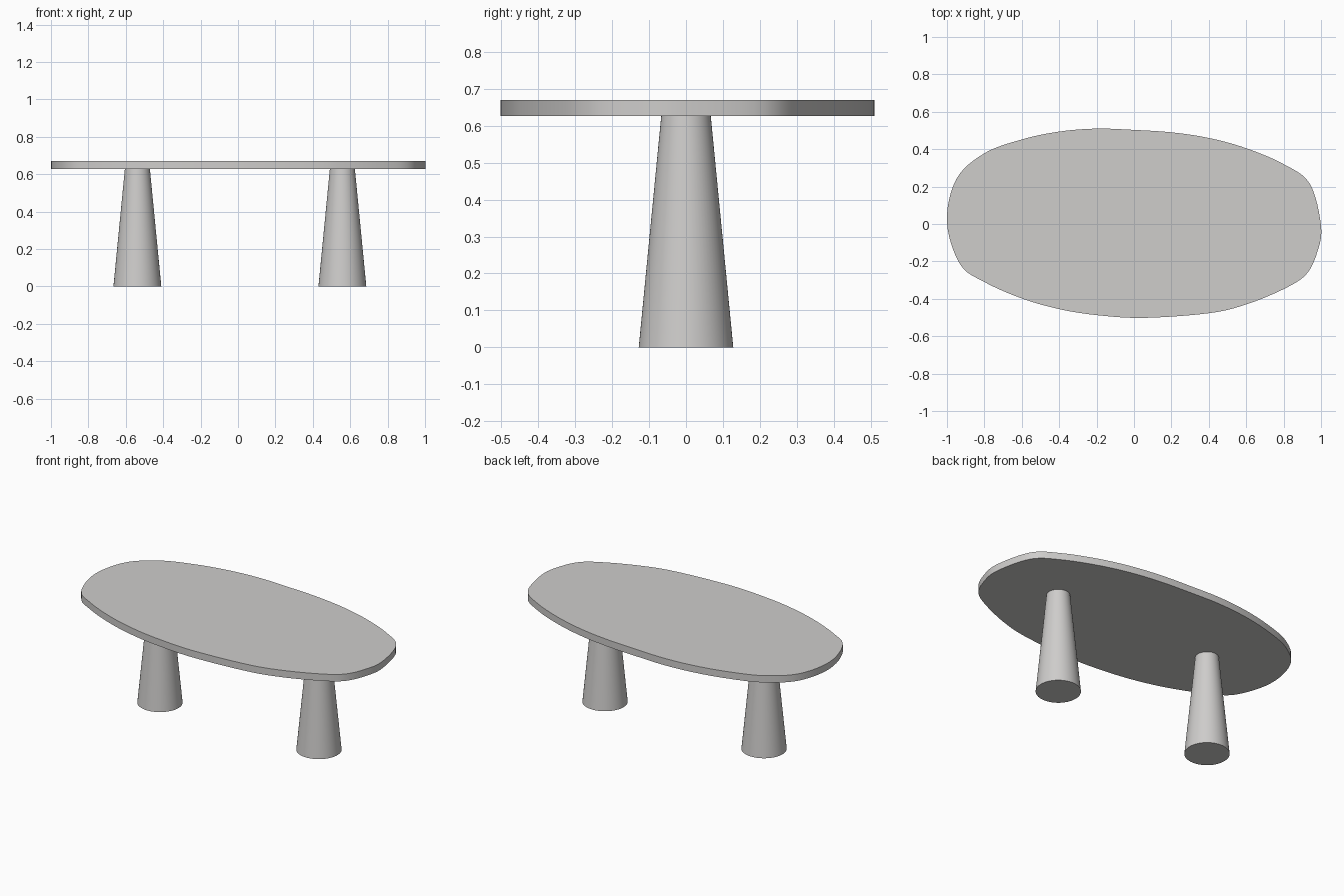
import bpy, bmesh
from mathutils import Vector

if "Cube" in bpy.data.objects:
    bpy.data.objects.remove(bpy.data.objects["Cube"])

TOP_Z, UNDER_Z = 0.67, 0.627

stone = bpy.data.materials.new("warm_light_grey")
stone.diffuse_color = (0.62, 0.61, 0.60, 1)
stone.use_nodes = True
stone.node_tree.nodes["Principled BSDF"].inputs["Base Color"].default_value = stone.diffuse_color


def finish(obj):
    obj.data.materials.append(stone)
    bpy.ops.object.select_all(action='DESELECT')
    obj.select_set(True)
    bpy.context.view_layer.objects.active = obj
    bpy.ops.object.shade_smooth_by_angle(angle=0.6)


def smooth_loop(pts, steps=6):
    """Closed Catmull-Rom curve through the points."""
    out, n = [], len(pts)
    for i in range(n):
        a, b, c, d = (Vector(pts[(i + k) % n]) for k in (-1, 0, 1, 2))
        for s in range(steps):
            t = s / steps
            out.append(0.5 * (2 * b + (c - a) * t + (2 * a - 5 * b + 4 * c - d) * t * t
                              + (3 * b - a - 3 * c + d) * t ** 3))
    return out


# Table top: irregular pebble outline, extruded
outline = [(-1, 0.01), (-0.95, 0.24), (-0.80, 0.378), (-0.60, 0.452), (-0.40, 0.494),
           (-0.20, 0.51), (0, 0.503), (0.20, 0.49), (0.40, 0.46), (0.60, 0.405),
           (0.80, 0.32), (0.94, 0.215), (1, -0.01), (0.98, -0.15), (0.92, -0.27),
           (0.80, -0.348), (0.60, -0.43), (0.40, -0.477), (0.05, -0.502),
           (-0.20, -0.487), (-0.40, -0.455), (-0.60, -0.398), (-0.80, -0.31),
           (-0.93, -0.215)]
bm = bmesh.new()
face = bm.faces.new([bm.verts.new((p.x, p.y, UNDER_Z)) for p in smooth_loop(outline)])
ext = bmesh.ops.extrude_face_region(bm, geom=[face], use_keep_orig=True)
bmesh.ops.translate(bm, vec=(0, 0, TOP_Z - UNDER_Z),
                    verts=[g for g in ext["geom"] if isinstance(g, bmesh.types.BMVert)])
bmesh.ops.recalc_face_normals(bm, faces=bm.faces)
mesh = bpy.data.meshes.new("table_top")
bm.to_mesh(mesh)
bm.free()
top = bpy.data.objects.new("table_top", mesh)
bpy.context.collection.objects.link(top)
finish(top)

# Two tapered round legs
for name, x in (("left_leg", -0.538), ("right_leg", 0.558)):
    bpy.ops.mesh.primitive_cone_add(vertices=64, radius1=0.128, radius2=0.067,
                                    depth=UNDER_Z, location=(x, 0, UNDER_Z / 2))
    leg = bpy.context.object
    leg.name = name
    finish(leg)
